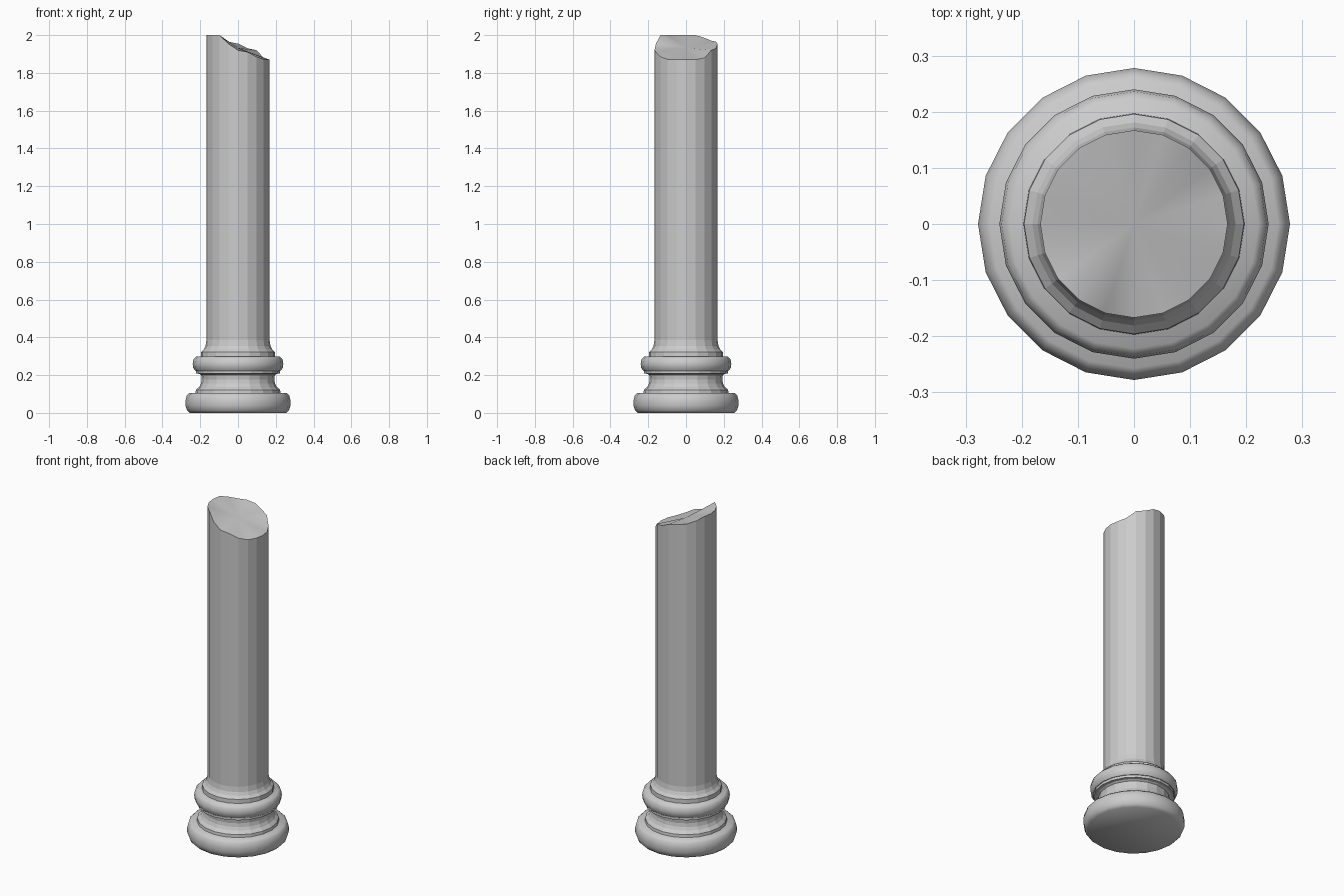
import bpy, bmesh, math

if "Cube" in bpy.data.objects:
    bpy.data.objects.remove(bpy.data.objects["Cube"])

SIDES = 20


def lathe(name, profile, rim=None, centre=None, smooth=False):
    """Revolve (radius, z) points; rim gives uneven heights for the last ring."""
    bm = bmesh.new()
    rings = []
    for i, (r, z) in enumerate(profile):
        last = rim is not None and i == len(profile) - 1
        ring = []
        for k in range(SIDES):
            a = 2 * math.pi * k / SIDES
            ring.append(bm.verts.new((r * math.cos(a), r * math.sin(a), rim[k] if last else z)))
        rings.append(ring)
    for lo, hi in zip(rings, rings[1:]):
        for k in range(SIDES):
            n = (k + 1) % SIDES
            bm.faces.new((lo[k], lo[n], hi[n], hi[k]))
    bm.faces.new(rings[0][::-1])
    if rim is None:
        bm.faces.new(rings[-1])
    else:
        c = bm.verts.new(centre)
        for k in range(SIDES):
            f = bm.faces.new((rings[-1][k], rings[-1][(k + 1) % SIDES], c))
            f.smooth = True
    mesh = bpy.data.meshes.new(name)
    bm.to_mesh(mesh)
    bm.free()
    obj = bpy.data.objects.new(name, mesh)
    bpy.context.collection.objects.link(obj)
    if smooth:
        bpy.ops.object.select_all(action='DESELECT')
        obj.select_set(True)
        bpy.context.view_layer.objects.active = obj
        bpy.ops.object.shade_smooth_by_angle(angle=math.radians(50))
    return obj


# Rounded bottom ring
lathe("lower_torus", [(0.255, 0), (0.27, 0.014), (0.278, 0.038), (0.278, 0.065),
                      (0.271, 0.092), (0.257, 0.105)], smooth=True)

# Concave neck with fillets between the two rings
lathe("scotia", [(0.225, 0.105), (0.223, 0.122), (0.205, 0.138), (0.196, 0.155), (0.192, 0.176),
                 (0.195, 0.2), (0.205, 0.207), (0.222, 0.208), (0.222, 0.225)])

# Upper ring
lathe("upper_torus", [(0.226, 0.223), (0.238, 0.24), (0.24, 0.26),
                      (0.236, 0.283), (0.222, 0.298)], smooth=True)

# Shaft with flared foot and slanted broken top, rim heights anticlockwise from +x
rim = [1.87, 1.87, 1.88, 1.92, 1.93, 1.955, 1.965, 1.97, 1.985, 2.0,
       2.0, 2.0, 2.0, 2.0, 1.955, 1.92, 1.91, 1.885, 1.872, 1.87]
lathe("broken_shaft", [(0.197, 0.298), (0.196, 0.322), (0.181, 0.337), (0.172, 0.355),
                       (0.167, 0.385), (0.167, 1.9)], rim, (0, 0, 1.932))
